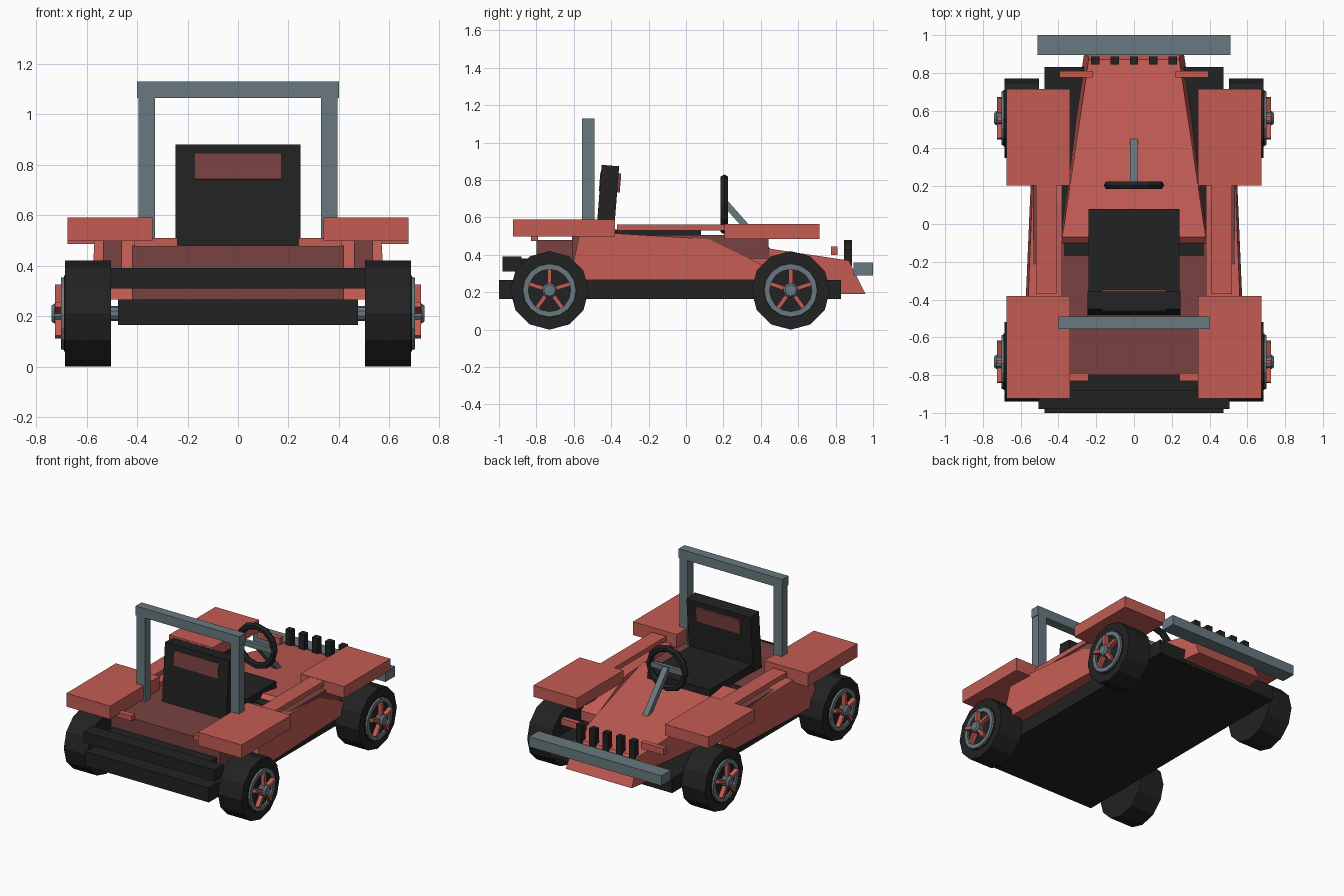
import bpy, bmesh, math
from mathutils import Matrix, Vector

if "Cube" in bpy.data.objects:
    bpy.data.objects.remove(bpy.data.objects["Cube"])


def mat(name, rgb):
    m = bpy.data.materials.new(name)
    m.diffuse_color = (*rgb, 1)
    m.use_nodes = True
    m.node_tree.nodes["Principled BSDF"].inputs["Base Color"].default_value = m.diffuse_color
    return m


RED = mat("red paint", (0.55, 0.107, 0.088))
MAROON = mat("maroon", (0.19, 0.055, 0.053))
GREY = mat("steel grey", (0.14, 0.19, 0.21))
BLACK = mat("black", (0.016, 0.016, 0.016))


def finish(name, bm, m):
    bmesh.ops.recalc_face_normals(bm, faces=bm.faces)
    me = bpy.data.meshes.new(name)
    bm.to_mesh(me)
    bm.free()
    me.materials.append(m)
    ob = bpy.data.objects.new(name, me)
    bpy.context.collection.objects.link(ob)
    return ob


def box(name, m, x, y, z, tilt=0):
    """Box from min/max ranges, tilted about x around its centre."""
    bm = bmesh.new()
    bmesh.ops.create_cube(bm, size=1)
    c = Vector((sum(x) / 2, sum(y) / 2, sum(z) / 2))
    s = Matrix.Diagonal((x[1] - x[0], y[1] - y[0], z[1] - z[0], 1))
    bm.transform(Matrix.Translation(c) @ Matrix.Rotation(tilt, 4, 'X') @ s)
    return finish(name, bm, m)


def pair(name, m, x, y, z):
    box(name + "_right", m, x, y, z)
    box(name + "_left", m, (-x[1], -x[0]), y, z)


def lathe_x(name, m, profile, cy, cz, side, n):
    """Spin an (x, radius) profile about the x axis."""
    bm = bmesh.new()
    rings = []
    for px, r in profile:
        rings.append([bm.verts.new((side * px, cy + r * math.sin(2 * math.pi * i / n),
                                    cz + r * math.cos(2 * math.pi * i / n))) for i in range(n)])
    for a, b in zip(rings, rings[1:]):
        for i in range(n):
            j = (i + 1) % n
            bm.faces.new((a[i], a[j], b[j], b[i]))
    bm.faces.new(rings[0])
    bm.faces.new(rings[-1])
    return finish(name, bm, m)


# Chassis, tub and bumpers
box("chassis", BLACK, (-.475, .475), (-1, .83), (.165, .265))
box("tub", MAROON, (-.42, .42), (-.80, -.10), (.265, .48))
box("rear_bumper", BLACK, (-.505, .505), (-.98, -.88), (.31, .39))
box("bumper_mount", BLACK, (-.4, .4), (-.9, -.79), (.32, .38))
box("front_bumper", GREY, (-.51, .51), (.895, 1), (.29, .36))
box("dash_strip", BLACK, (-.37, .37), (-.17, -.1), (.46, .485))

# Tapered hood and nose: half width, y, z of its four cross edges
bm = bmesh.new()
edges = [(.39, -.12, .27), (.385, -.125, .46), (.38, -.07, .51),
         (.24, .87, .37), (.255, .96, .19), (.275, .83, .19)]
L = [bm.verts.new((-w, y, z)) for w, y, z in edges]
R = [bm.verts.new((w, y, z)) for w, y, z in edges]
for i in range(6):
    j = (i + 1) % 6
    bm.faces.new((L[i], L[j], R[j], R[i]))
bm.faces.new(L)
bm.faces.new(R)
finish("hood", bm, RED)

# Side pods, tapered towards the front
pod = [(-.62, .265), (-.6, .37), (-.57, .505), (-.38, .515), (.12, .485), (.44, .33), (.44, .265)]
for s, side in ((1, "right"), (-1, "left")):
    bm = bmesh.new()
    a = [bm.verts.new((s * .38, y, z)) for y, z in pod]
    b = [bm.verts.new((s * (.556 - .043 * y - (z - .265) * .05), y, z)) for y, z in pod]
    for i in range(len(pod)):
        j = (i + 1) % len(pod)
        bm.faces.new((a[i], a[j], b[j], b[i]))
    bm.faces.new(a)
    bm.faces.new(b)
    finish("side_pod_" + side, bm, RED)
pair("fender_support", MAROON, (.46, .535), (-.61, .44), (.38, .505))
pair("side_rail", RED, (.41, .52), (-.37, .21), (.53, .563))
pair("rear_fender", RED, (.338, .675), (-.925, -.38), (.497, .59))
pair("front_fender", RED, (.338, .675), (.205, .715), (.485, .565))
pair("rear_tab", RED, (.24, .41), (-.83, -.79), (.475, .51))
pair("front_tab", RED, (.22, .395), (.775, .81), (.40, .445))

# Grille bars
for i in range(5):
    x = (i - 2) * .1025
    box(f"grille_bar_{i + 1}", BLACK, (x - .022, x + .022), (.845, .888), (.34, .48))

# Roll bar
pair("roll_bar_post", GREY, (.33, .395), (-.555, -.49), (.47, 1.07))
box("roll_bar_top", GREY, (-.4, .4), (-.555, -.49), (1.065, 1.13))

# Seat
box("seat_cushion", BLACK, (-.24, .24), (-.45, .08), (.47, .535))
box("seat_back", BLACK, (-.247, .247), (-.467, -.373), (.475, .878), math.radians(-4.5))
box("headrest_plate", MAROON, (-.17, .17), (-.462, -.35), (.738, .84), math.radians(-4.5))

# Steering wheel: upright ring, cross spoke, column
bm = bmesh.new()
n, k = 12, 6
g = []
for i in range(n):
    t = 2 * math.pi * i / n
    g.append([])
    for j in range(k):
        p = 2 * math.pi * j / k
        r = .137 + .023 * math.cos(p)
        g[i].append(bm.verts.new((r * math.sin(t), .205 + .023 * math.sin(p), .67 + r * math.cos(t))))
for i in range(n):
    for j in range(k):
        i2, j2 = (i + 1) % n, (j + 1) % k
        bm.faces.new((g[i][j], g[i2][j], g[i2][j2], g[i][j2]))
finish("steering_wheel", bm, BLACK)
box("steering_spoke", GREY, (-.13, .13), (.192, .218), (.652, .688))
box("steering_column", GREY, (-.02, .02), (.155, .495), (.53, .565), math.atan2(-.27, .24))

# Axles and wheels
for cy, end in ((-.73, "rear"), (.56, "front")):
    lathe_x(end + "_axle", GREY, [(-.68, .03), (.68, .03)], cy, .21, 1, 10)
    for s, side in ((1, "right"), (-1, "left")):
        tag = f"{end}_{side}"
        lathe_x("tyre_" + tag, BLACK, [(.503, .21), (.685, .21)], cy, .21, s, 12)
        lathe_x("wheel_disc_" + tag, BLACK, [(.68, .15), (.69, .15)], cy, .21, s, 16)
        # Open rim ring
        bm = bmesh.new()
        prof = [(.68, .146), (.702, .142), (.702, .113), (.68, .113)]
        v = [[bm.verts.new((s * px, cy + r * math.sin(i * math.pi / 8), .21 + r * math.cos(i * math.pi / 8)))
              for px, r in prof] for i in range(16)]
        for i in range(16):
            for j in range(4):
                i2, j2 = (i + 1) % 16, (j + 1) % 4
                bm.faces.new((v[i][j], v[i2][j], v[i2][j2], v[i][j2]))
        finish("rim_" + tag, bm, GREY)
        # Five spokes around the hub
        bm = bmesh.new()
        for i in range(5):
            rot = Matrix.Rotation(i * 2 * math.pi / 5, 4, 'X')
            bmesh.ops.create_cube(bm, size=1, matrix=Matrix.Translation((s * .71, cy, .21)) @ rot
                                  @ Matrix.Translation((0, 0, .07)) @ Matrix.Diagonal((.03, .022, .09, 1)))
        finish("spokes_" + tag, bm, RED)
        lathe_x("hub_" + tag, GREY, [(.68, .04), (.728, .04), (.74, .03)], cy, .21, s, 10)
